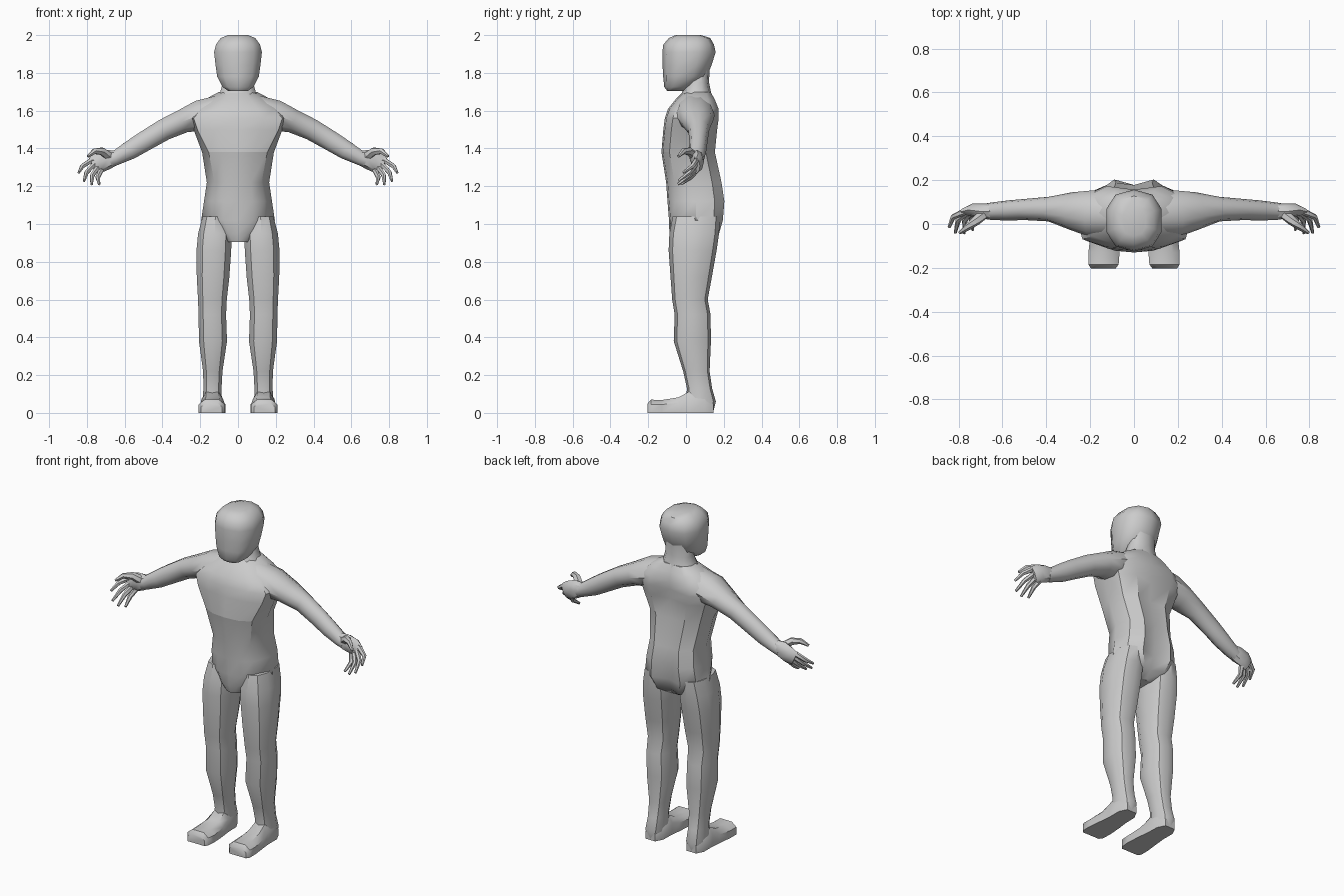
import bpy, math
from mathutils import Vector as V

grey = bpy.data.materials.new("light_grey")
grey.diffuse_color = (0.6, 0.6, 0.6, 1)


def loft(name, rings, mirror=False, angle=42):
    """Skin a list of equal-length point rings, cap both ends, optionally mirror in x."""
    n = len(rings[0])
    verts = [p for r in rings for p in r]
    faces = [list(range(n))[::-1], list(range(len(verts) - n, len(verts)))]
    for k in range(len(rings) - 1):
        for i in range(n):
            j = (i + 1) % n
            faces.append((k * n + i, k * n + j, (k + 1) * n + j, (k + 1) * n + i))
    me = bpy.data.meshes.new(name)
    me.from_pydata(verts, [], faces)
    me.materials.append(grey)
    me.polygons.foreach_set("use_smooth", [True] * len(faces))
    me.set_sharp_from_angle(angle=math.radians(angle))
    ob = bpy.data.objects.new(name, me)
    bpy.context.collection.objects.link(ob)
    if mirror:
        ob.modifiers.new("Mirror", 'MIRROR').use_mirror_merge = False
    return ob


def spow(v, e):
    return math.copysign(abs(v) ** e, v)


def level(z, x0, x1, y0, y1, n=10, e=0.85):
    """Horizontal rounded ring filling the given box."""
    pts = []
    for i in range(n):
        a = 2 * math.pi * i / n - math.pi / 2
        pts.append(((x0 + x1) / 2 + (x1 - x0) / 2 * spow(math.cos(a), e),
                    (y0 + y1) / 2 + (y1 - y0) / 2 * spow(math.sin(a), e), z))
    return pts


def tube(name, path, n=8):
    """Mirrored limb along a path of (x, y, z, depth radius, height radius)."""
    pos = [V(p[:3]) for p in path]
    rings = []
    for i, p in enumerate(path):
        t = (pos[min(i + 1, len(pos) - 1)] - pos[max(i - 1, 0)]).normalized()
        side = V((0, 1, 0)) - t * t.y
        side.normalize()
        up = t.cross(side)
        rings.append([pos[i] + side * p[3] * math.cos(2 * math.pi * k / n)
                      + up * p[4] * math.sin(2 * math.pi * k / n) for k in range(n)])
    return loft(name, rings, True)


# Torso: height, front panel half width, full half width, front, back, spine groove
torso_rows = [
    (0.905, 0.05, 0.07, -0.075, 0.10, 0.00),
    (0.95, 0.09, 0.14, -0.088, 0.175, 0.035),
    (1.02, 0.14, 0.195, -0.09, 0.195, 0.03),
    (1.12, 0.14, 0.18, -0.098, 0.203, 0.025),
    (1.22, 0.125, 0.165, -0.105, 0.188, 0.01),
    (1.38, 0.155, 0.19, -0.13, 0.153, 0.012),
    (1.50, 0.215, 0.235, -0.12, 0.165, 0.02),
    (1.56, 0.235, 0.265, -0.112, 0.173, 0.02),
    (1.61, 0.19, 0.24, -0.095, 0.172, 0.015),
    (1.66, 0.12, 0.175, -0.055, 0.152, 0.005),
    (1.70, 0.07, 0.10, -0.015, 0.13, 0.0)]


def torso_ring(z, wf, w, yf, yb, groove):
    d = yb - yf
    half = [(wf * 0.55, yf + 0.008), (wf, yf + d * 0.15), (w, yf + d * 0.5),
            (w * 0.88, yb - d * 0.17), (w * 0.5, yb)]
    return ([(0, yf, z)] + [(x, y, z) for x, y in half] + [(0, yb - groove, z)]
            + [(-x, y, z) for x, y in reversed(half)])


torso = loft("torso", [torso_ring(*r) for r in torso_rows], angle=38)
# Crease under the chest
for e in torso.data.edges:
    a, b = (torso.data.vertices[i].co for i in e.vertices)
    if abs(a.z - 1.38) < 0.01 and abs(b.z - 1.38) < 0.01 and max(a.y, b.y) < -0.07:
        e.use_edge_sharp = True

# Neck and head
loft("neck", [level(z, -w, w, a, b) for z, w, a, b in [
    (1.64, 0.13, -0.04, 0.15), (1.70, 0.098, -0.02, 0.132),
    (1.75, 0.083, 0.0, 0.122), (1.83, 0.08, 0.0, 0.125)]])
loft("head", [level(z, -w, w, a, b) for z, w, a, b in [
    (1.705, 0.055, -0.10, -0.01), (1.725, 0.085, -0.115, 0.03),
    (1.78, 0.115, -0.121, 0.11), (1.84, 0.124, -0.124, 0.135),
    (1.91, 0.132, -0.125, 0.157), (1.95, 0.122, -0.12, 0.148),
    (1.985, 0.095, -0.09, 0.128), (2.0, 0.055, -0.055, 0.08)]])

# Legs
loft("legs", [level(*r) for r in [
    (0.0, 0.085, 0.19, 0.0, 0.143), (0.06, 0.083, 0.19, 0.0, 0.158),
    (0.13, 0.085, 0.185, 0.005, 0.138), (0.22, 0.08, 0.187, -0.015, 0.125),
    (0.38, 0.055, 0.21, -0.065, 0.132), (0.52, 0.06, 0.212, -0.06, 0.13),
    (0.60, 0.056, 0.215, -0.073, 0.115), (0.72, 0.042, 0.222, -0.082, 0.137),
    (0.86, 0.032, 0.224, -0.092, 0.162), (0.95, 0.03, 0.215, -0.088, 0.175),
    (1.04, 0.05, 0.19, -0.07, 0.18)]], True)

# Feet: depth position, inner side, outer side, top height
foot_rings = []
for y, a, b, h in [(0.145, 0.105, 0.17, 0.06), (0.10, 0.082, 0.192, 0.10),
                   (0.02, 0.08, 0.192, 0.115), (-0.04, 0.072, 0.198, 0.082),
                   (-0.13, 0.066, 0.208, 0.068), (-0.185, 0.07, 0.208, 0.07),
                   (-0.203, 0.084, 0.196, 0.05)]:
    c = (b - a) * 0.22
    foot_rings.append([(a, y, 0), (a, y, h * 0.65), (a + c, y, h),
                       (b - c, y, h), (b, y, h * 0.65), (b, y, 0)])
loft("feet", foot_rings, True)

# Arms, from inside the shoulder to the wrist
tube("arms", [
    (0.10, 0.045, 1.60, 0.10, 0.085), (0.20, 0.048, 1.575, 0.105, 0.085),
    (0.29, 0.06, 1.545, 0.085, 0.066), (0.39, 0.068, 1.50, 0.056, 0.060),
    (0.50, 0.066, 1.435, 0.048, 0.056), (0.57, 0.062, 1.392, 0.046, 0.052),
    (0.65, 0.058, 1.348, 0.04, 0.04), (0.68, 0.058, 1.335, 0.035, 0.038)], 10)

# Palms, facing forward
tube("palms", [
    (0.64, 0.058, 1.353, 0.036, 0.037), (0.69, 0.058, 1.342, 0.036, 0.052),
    (0.735, 0.064, 1.325, 0.03, 0.054), (0.77, 0.056, 1.308, 0.018, 0.046)])

# Fingers: four fanned and curled, plus the thumb
tips = [(0.843, -0.015, 1.272), (0.815, -0.04, 1.228),
        (0.775, -0.043, 1.21), (0.735, -0.028, 1.21)]
for i, tip in enumerate(tips):
    base = V((0.775, 0.055, 1.338)).lerp(V((0.725, 0.055, 1.285)), i / 3)
    mid = base.lerp(V(tip), 0.55) + V((0.012, 0.016, 0.004))
    tube("finger_%d" % (i + 1), [(*base.lerp(V((0.72, 0.06, 1.33)), 0.3), 0.015, 0.015),
                                 (*base, 0.016, 0.015), (*mid, 0.013, 0.013),
                                 (*tip, 0.007, 0.007)], 6)
tube("thumb", [(0.685, 0.045, 1.36, 0.025, 0.025), (0.72, 0.015, 1.385, 0.022, 0.022),
               (0.76, -0.015, 1.385, 0.016, 0.016), (0.795, -0.04, 1.358, 0.008, 0.008)], 6)
